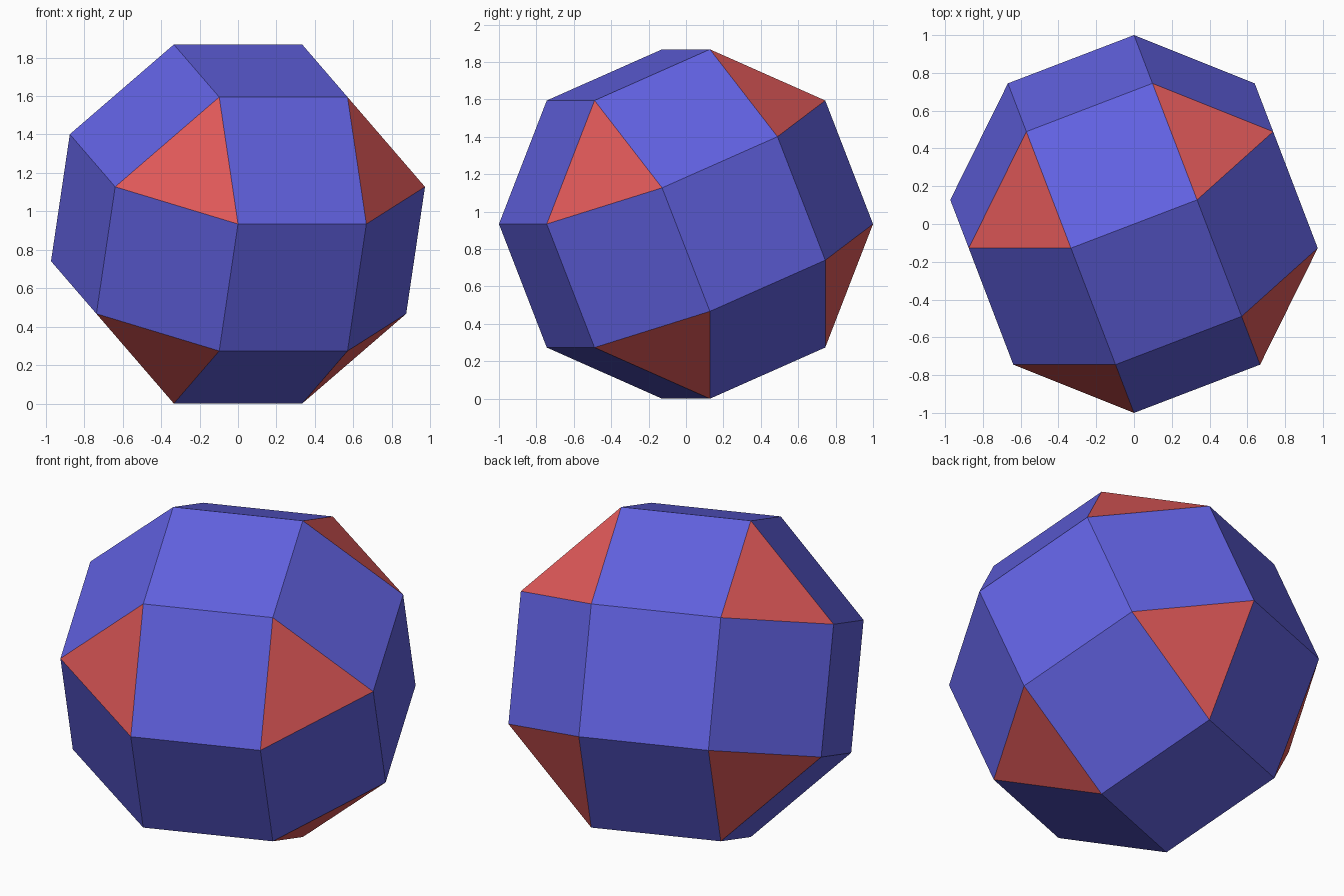
import bpy, bmesh, math
from itertools import product
from mathutils import Matrix, Vector

cube = bpy.data.objects.get("Cube")
if cube:
    bpy.data.objects.remove(cube, do_unlink=True)


def make_material(name, rgb):
    mat = bpy.data.materials.new(name)
    mat.use_nodes = True
    mat.diffuse_color = (*rgb, 1)
    mat.node_tree.nodes["Principled BSDF"].inputs["Base Color"].default_value = (*rgb, 1)
    return mat


blue = make_material("blue", (0.12, 0.12, 0.75))
red = make_material("red", (0.75, 0.10, 0.10))

# Corners of a rhombicuboctahedron with unit radius
bm = bmesh.new()
long = 1 + math.sqrt(2)
for signs in product((-1, 1), repeat=3):
    for axis in range(3):
        corner = Vector(signs)
        corner[axis] *= long
        bm.verts.new(corner.normalized())

# Wrap the corners, then merge flat triangle pairs into squares
bmesh.ops.convex_hull(bm, input=bm.verts[:])
bmesh.ops.dissolve_limit(bm, angle_limit=math.radians(2),
                         verts=bm.verts[:], edges=bm.edges[:])
bmesh.ops.recalc_face_normals(bm, faces=bm.faces[:])

# Tilt onto an edge, turn one corner to the front and rest on the ground
turn = math.atan2(1, math.hypot(1, long))
bm.transform(Matrix.Rotation(turn, 4, 'Z') @ Matrix.Rotation(math.radians(22.5), 4, 'X'))
lowest = min(v.co.z for v in bm.verts)
bm.transform(Matrix.Translation((0, 0, -lowest)))

# Squares are blue, triangles are red
for face in bm.faces:
    face.material_index = 1 if len(face.verts) == 3 else 0
    face.smooth = False

mesh = bpy.data.meshes.new("faceted_ball")
mesh.materials.append(blue)
mesh.materials.append(red)
bm.to_mesh(mesh)
bm.free()
bpy.context.collection.objects.link(bpy.data.objects.new("faceted_ball", mesh))
